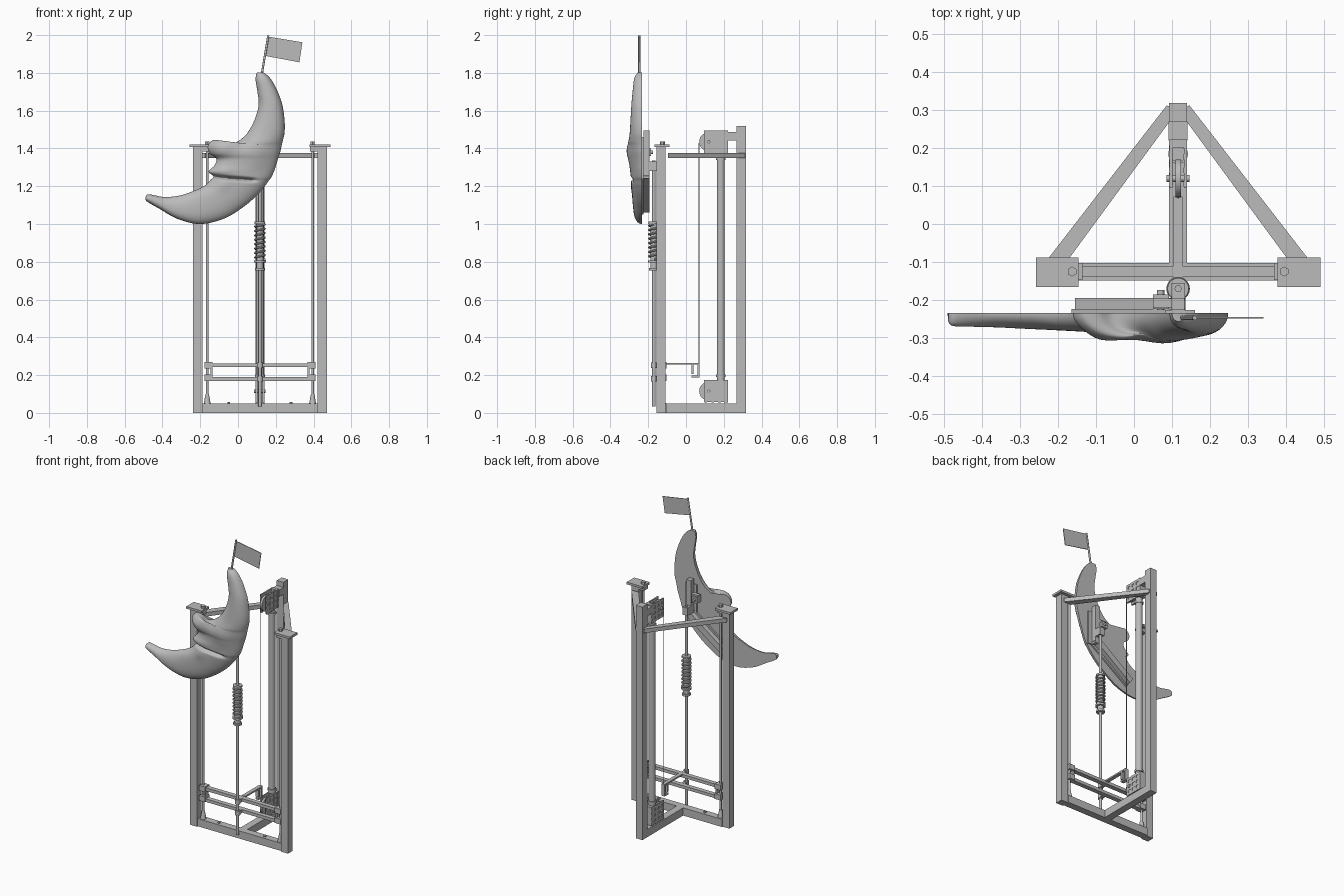
import bpy, bmesh, math
from mathutils import Vector

if "Cube" in bpy.data.objects:
    bpy.data.objects.remove(bpy.data.objects["Cube"])

grey = bpy.data.materials.new("plain_grey")
grey.diffuse_color = (0.5, 0.5, 0.5, 1)
grey.use_nodes = True
grey.node_tree.nodes["Principled BSDF"].inputs["Base Color"].default_value = grey.diffuse_color
CX = 0.116  # centre line of the frame


def finish(name, bm, smooth=False):
    bmesh.ops.recalc_face_normals(bm, faces=bm.faces)
    me = bpy.data.meshes.new(name)
    bm.to_mesh(me)
    bm.free()
    me.materials.append(grey)
    ob = bpy.data.objects.new(name, me)
    bpy.context.collection.objects.link(ob)
    if smooth:
        bpy.ops.object.select_all(action='DESELECT')
        ob.select_set(True)
        bpy.context.view_layer.objects.active = ob
        bpy.ops.object.shade_smooth_by_angle(angle=math.radians(40))
    return ob


def box(name, x0, x1, y0, y1, z0, z1):
    bm = bmesh.new()
    bmesh.ops.create_cube(bm, size=1)
    for v in bm.verts:
        v.co = ((x0 + x1) / 2 + v.co.x * (x1 - x0), (y0 + y1) / 2 + v.co.y * (y1 - y0),
                (z0 + z1) / 2 + v.co.z * (z1 - z0))
    return finish(name, bm)


def rod(name, a, b, r, r2=None, seg=20):
    a, b = Vector(a), Vector(b)
    bm = bmesh.new()
    bmesh.ops.create_cone(bm, cap_ends=True, segments=seg, radius1=r,
                          radius2=r if r2 is None else r2, depth=(b - a).length)
    q = Vector((0, 0, 1)).rotation_difference(b - a)
    for v in bm.verts:
        v.co = q @ v.co + (a + b) / 2
    return finish(name, bm, True)


def prism(name, pts, axis, lo, hi):
    """Extrude a polygon along axis 1 (points are x,z) or 2 (points are x,y)."""
    bm = bmesh.new()
    put = lambda p, d: (p[0], d, p[1]) if axis == 1 else (p[0], p[1], d)
    a = [bm.verts.new(put(p, lo)) for p in pts]
    b = [bm.verts.new(put(p, hi)) for p in pts]
    bm.faces.new(a)
    bm.faces.new(b)
    n = len(pts)
    for i in range(n):
        bm.faces.new((a[i], a[(i + 1) % n], b[(i + 1) % n], b[i]))
    return finish(name, bm)


# --- crescent face: stations of inner x,z, outer x,z and depth ---
stations = [
    (.100, 1.802, .135, 1.802, .022), (.093, 1.765, .168, 1.775, .040), (.103, 1.70, .204, 1.715, .048),
    (.109, 1.63, .235, 1.63, .055), (.087, 1.55, .247, 1.54, .060), (.045, 1.476, .246, 1.48, .064),
    (-.01, 1.432, .237, 1.44, .068), (-.055, 1.42, .232, 1.42, .068), (-.095, 1.441, .229, 1.405, .070),
    (-.135, 1.443, .226, 1.39, .072), (-.160, 1.412, .222, 1.375, .072), (-.150, 1.375, .217, 1.36, .068),
    (-.115, 1.345, .212, 1.345, .062), (-.125, 1.31, .204, 1.32, .060), (-.155, 1.277, .195, 1.29, .060),
    (-.130, 1.253, .178, 1.25, .058), (-.147, 1.232, .163, 1.23, .057), (-.165, 1.212, .142, 1.20, .056),
    (-.200, 1.19, .098, 1.15, .053), (-.243, 1.172, .035, 1.095, .050), (-.295, 1.154, -.07, 1.03, .046),
    (-.345, 1.145, -.20, 1.0, .042), (-.395, 1.143, -.32, 1.027, .038), (-.445, 1.153, -.415, 1.08, .036),
    (-.475, 1.157, -.478, 1.116, .034), (-.488, 1.148, -.490, 1.13, .022)]
BACK = -0.234
# relief: x, z, radius, height for nose, cheek, chin and eye socket
bumps = [(-.10, 1.39, .05, .016), (.09, 1.36, .07, .012), (-.08, 1.28, .04, .006),
         (-.08, 1.21, .035, .006), (.02, 1.43, .035, -.012)]


def relief(x, z):
    h = sum(a * math.exp(-((x - bx) ** 2 + (z - bz) ** 2) / r ** 2) for bx, bz, r, a in bumps)
    if x < .11:  # mouth groove
        mz = 1.25 - .02 * max(0, min(1, (x + .13) / .24))
        h -= .026 * math.exp(-((z - mz) / .009) ** 2) * min(1, (.11 - x) / .05)
    return h


bm = bmesh.new()
rings, N, SUB = [], 28, 6
S = [Vector(s) for s in stations]
for i in range(len(S) - 1):
    p0, p1, p2, p3 = S[max(i - 1, 0)], S[i], S[i + 1], S[min(i + 2, len(S) - 1)]
    for k in range(SUB + (i == len(S) - 2)):
        t = k / SUB
        s = .5 * (2 * p1 + (p2 - p0) * t + (2 * p0 - 5 * p1 + 4 * p2 - p3) * t * t
                  + (3 * p1 - p0 - 3 * p2 + p3) * t ** 3)
        ring = []
        for j in range(N + 1):
            u = -math.cos(math.pi * j / N)
            f = (u + 1) / 2
            x, z = s[0] + (s[2] - s[0]) * f, s[1] + (s[3] - s[1]) * f
            prof = max(0, 1 - abs(u) ** 2.3) ** .5
            ring.append(bm.verts.new((x, BACK - max(0, s[4] + relief(x, z)) * prof, z)))
        rings.append(ring)
for a, b in zip(rings, rings[1:]):
    for j in range(N + 1):
        k = (j + 1) % (N + 1)
        bm.faces.new((a[j], a[k], b[k], b[j]))
bm.faces.new(rings[0])
bm.faces.new(rings[-1])
finish("crescent_face", bm, True)

# --- flag ---
rod("flag_pole", (.124, -.247, 1.78), (.160, -.247, 1.998), .006, seg=10)
prism("flag", [(.160, 1.992), (.341, 1.962), (.325, 1.856), (.146, 1.890)], 1, -.249, -.245)

# --- frame: posts, caps, guide rods and top braces ---
for side, s in (("left", -1), ("right", 1)):
    X = lambda d: CX + s * d
    span = lambda a, b: sorted((X(a), X(b)))
    box(side + "_front_post", *span(.304, .354), -.156, -.108, 0, 1.41)
    box(side + "_post_cap", *span(.262, .374), -.166, -.088, 1.408, 1.422)
    box(side + "_cap_block", *span(.265, .304), -.150, -.110, 1.385, 1.408)
    rod(side + "_guide_rod", (X(.279), -.125, .05), (X(.279), -.125, 1.41), .007, seg=12)
    rod(side + "_rod_nut", (X(.279), -.125, 1.422), (X(.279), -.125, 1.438), .013, seg=6)
    rod(side + "_rod_foot", (X(.279), -.125, .05), (X(.279), -.125, .10), .018, .009)
    for z in (.17, .235):
        box(side + "_carriage_slider", *span(.252, .294), -.147, -.102, z, z + .034)
    box(side + "_carriage_link", *span(.252, .262), -.140, -.110, .2, .24)
    rod(side + "_base_bolt", (X(.165), -.125, .05), (X(.165), -.125, .058), .009, seg=6)
    prism(side + "_top_brace", [(X(.0), .30), (X(.03), .312), (X(.345), -.095), (X(.290), -.095)],
          2, 1.35, 1.376)
box("rear_post", CX - .024, CX + .024, .268, .318, 0, 1.52)
box("front_base_beam", CX - .304, CX + .304, -.148, -.102, 0, .05)
box("centre_base_beam", CX - .024, CX + .024, -.102, .268, 0, .05)

# --- sliding carriage with rear arm and hook ---
for z in (.17, .242):
    box("carriage_bar", CX - .252, CX + .252, -.14, -.11, z, z + .02)
box("carriage_arm", CX - .012, CX + .012, -.11, .072, .255, .265)
box("arm_hook_back", CX - .012, CX + .012, .062, .072, .187, .255)
box("arm_hook_front", CX - .012, CX + .012, .03, .04, .205, .255)
box("arm_hook_bottom", CX - .012, CX + .012, .03, .072, .187, .197)
for z in (.165, .237):
    rod("pole_bushing", (CX, -.17, z), (CX, -.17, z + .03), .016)
    box("bushing_tab", CX - .012, CX + .012, -.165, -.14, z + .004, z + .026)

# --- pulley housings: slatted side cages around a wheel ---
for z0 in (.055, 1.375):
    for s in (-1, 1):
        x = CX + s * .019
        for i in range(4):
            z = z0 + .002 + i * .034
            box("cage_slat", x - .004, x + .004, .095, .222, z, z + .016)
        for i in range(4):
            y = .098 + i * .036
            box("cage_upright", x - .005, x + .005, y, y + .014, z0, z0 + .12)
        box("cage_plate", x - .002, x + .002, .096, .22, z0 + .002, z0 + .118)
    zc = z0 + .06
    rod("pulley_wheel", (CX - .007, .12, zc), (CX + .007, .12, zc), .05, seg=32)
    rod("pulley_axle", (CX - .03, .12, zc), (CX + .03, .12, zc), .009, seg=12)
    box("cage_back", CX - .019, CX + .019, .2, .222, z0, z0 + .12)
box("upper_pulley_mount", CX - .025, CX + .025, .22, .27, 1.443, 1.487)
rod("rear_tube", (CX, .184, .175), (CX, .184, 1.375), .021)
for z in (.19, 1.34):
    rod("tube_collar", (CX, .184, z), (CX, .184, z + .014), .026)
rod("cord", (CX, .069, .2), (CX, .069, 1.43), .0025, seg=6)

# --- centre pole with spring ---
rod("centre_pole", (CX, -.17, .035), (CX, -.17, 1.335), .009)
for z, h, r in ((.755, .012, .026), (.767, .028, .018), (.795, .012, .031), (1.0, .012, .028)):
    rod("spring_collar", (CX, -.17, z), (CX, -.17, z + h), r)
rod("spring_sleeve", (CX, -.17, .80), (CX, -.17, 1.01), .019)
bm = bmesh.new()
TURNS, SEG, RS = 8, 20, 8
prev = None
for i in range(TURNS * SEG + 1):
    a = 2 * math.pi * i / SEG
    ring = []
    for j in range(RS):
        b = 2 * math.pi * j / RS
        r = .025 + .006 * math.cos(b)
        ring.append(bm.verts.new((CX + r * math.cos(a), -.17 + r * math.sin(a),
                                  .812 + .186 * i / (TURNS * SEG) + .006 * math.sin(b))))
    if prev:
        for j in range(RS):
            k = (j + 1) % RS
            bm.faces.new((prev[j], prev[k], ring[k], ring[j]))
    else:
        bm.faces.new(ring)
    prev = ring
bm.faces.new(prev)
finish("spring", bm, True)

# --- mounting bracket behind the crescent ---
box("bracket_block", CX - .017, CX + .017, -.226, -.194, 1.24, 1.495)
box("bracket_plate", CX - .035, CX + .045, -.236, -.226, 1.24, 1.46)
prism("bracket_bar", [(.135, 1.255), (.105, 1.283), (-.155, 1.095), (-.133, 1.062)], 1, -.224, -.194)
prism("bar_plate", [(.135, 1.235), (.100, 1.295), (-.165, 1.10), (-.133, 1.05)], 1, -.236, -.224)
box("pole_clamp", CX - .018, CX + .018, -.2, -.155, 1.28, 1.33)
box("pivot_clamp", .05, .092, -.224, -.186, 1.36, 1.40)
box("pivot_arm", .05, CX, -.22, -.196, 1.39, 1.41)
rod("pivot_pin", (.07, -.226, 1.38), (.07, -.174, 1.38), .010, seg=12)
